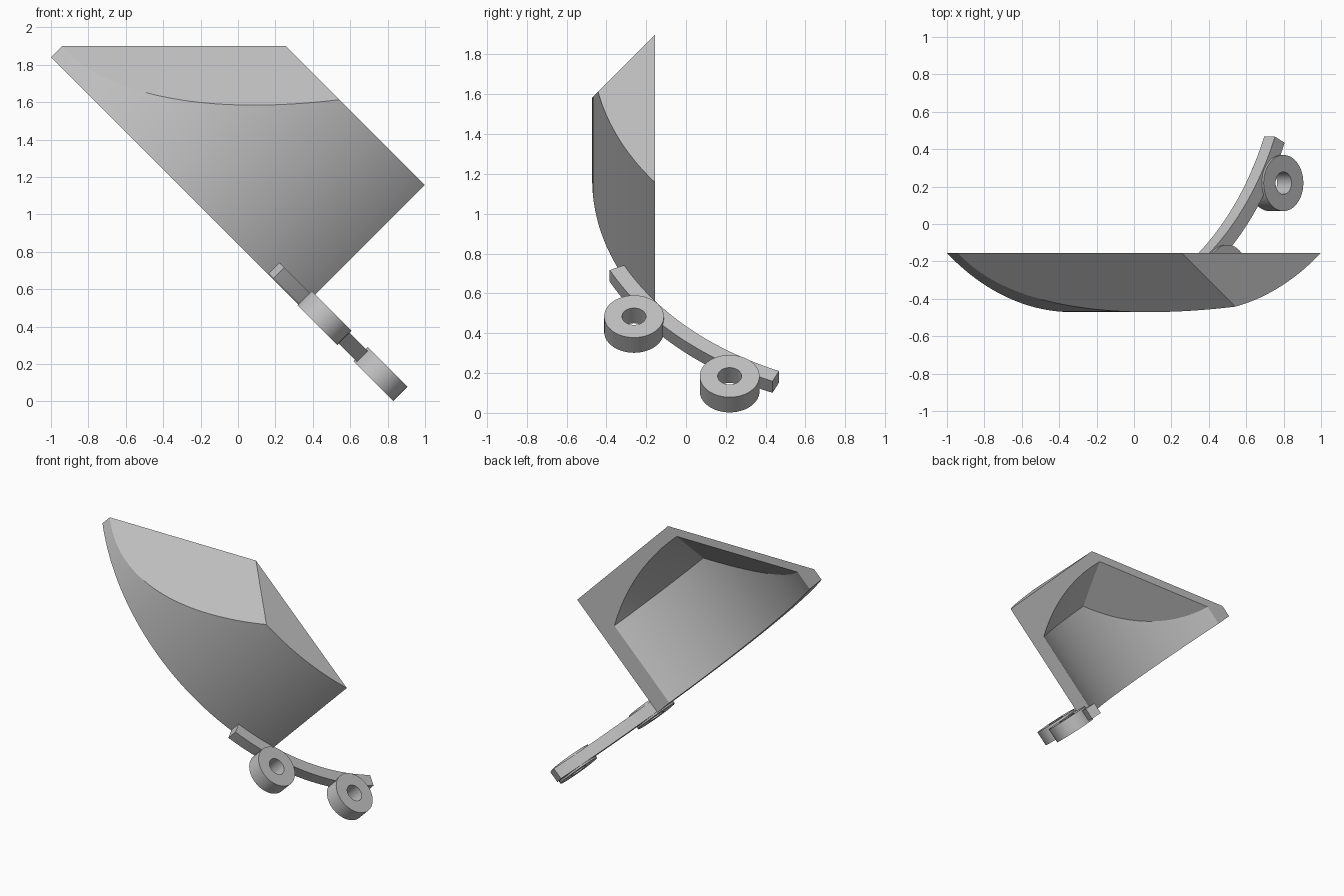
import bpy
import bmesh
import math
from mathutils import Matrix, Vector

default = bpy.data.objects.get("Cube")
if default:
    bpy.data.objects.remove(default, do_unlink=True)

# One plain grey for everything
grey = bpy.data.materials.new("plain_grey")
GREY = (0.53, 0.53, 0.53, 1)
grey.diffuse_color = GREY
grey.use_nodes = True
grey.node_tree.nodes["Principled BSDF"].inputs["Base Color"].default_value = GREY

# Shared layout: all parts are drawn flat, then tilted 45 degrees about y
TILT = Matrix.Rotation(math.radians(45), 4, 'Y')
CENTRE = Vector((-1.06, 1.11))    # common centre of blade and rail arcs
OUTER, INNER = 1.581, 1.503       # blade radii
BACK = -0.155                     # flat rear plane
LOW, HIGH = 0.594, 1.524          # blade extent along its straight direction


def arc(radius, start, end, steps, centre=CENTRE):
    """Points on an arc, angles in degrees."""
    angles = [math.radians(start + (end - start) * i / steps) for i in range(steps + 1)]
    return [centre + radius * Vector((math.cos(a), math.sin(a))) for a in angles]


def blade_arc(radius, steps=64):
    """Arc from one side of the rear plane to the other."""
    half = math.degrees(math.acos((CENTRE.y - BACK) / radius))
    return arc(radius, -90 - half, -90 + half, steps)


def finish(name, bm, cut=None):
    """Tilt the mesh, optionally slice it by a plane, and make an object."""
    bm.transform(TILT)
    if cut is not None:
        geom = bm.verts[:] + bm.edges[:] + bm.faces[:]
        res = bmesh.ops.bisect_plane(bm, geom=geom, plane_co=(0, 0, cut),
                                     plane_no=(0, -1, 1), clear_outer=True)
        rim = [e for e in res["geom_cut"] if isinstance(e, bmesh.types.BMEdge)]
        bmesh.ops.edgeloop_fill(bm, edges=rim)
    bmesh.ops.recalc_face_normals(bm, faces=bm.faces[:])
    mesh = bpy.data.meshes.new(name)
    bm.to_mesh(mesh)
    bm.free()
    mesh.materials.append(grey)
    obj = bpy.data.objects.new(name, mesh)
    bpy.context.collection.objects.link(obj)
    return obj


def smooth(obj):
    bpy.ops.object.select_all(action='DESELECT')
    obj.select_set(True)
    bpy.context.view_layer.objects.active = obj
    bpy.ops.object.shade_smooth_by_angle(angle=math.radians(25))


def loft(sections, closed=False):
    """Skin a row of matching cross-sections; cap the ends if open."""
    bm = bmesh.new()
    rows = [[bm.verts.new(p) for p in s] for s in sections]
    pairs = list(zip(rows, rows[1:]))
    if closed:
        pairs.append((rows[-1], rows[0]))
    for a, b in pairs:
        for i in range(len(a)):
            j = (i + 1) % len(a)
            bm.faces.new((a[i], a[j], b[j], b[i]))
    if not closed:
        bm.faces.new(rows[0])
        bm.faces.new(rows[-1])
    return bm


def band(inside, outside, low, high):
    """Rectangular sections between two matching outlines."""
    return [[(p.x, p.y, low), (q.x, q.y, low), (q.x, q.y, high), (p.x, p.y, high)]
            for p, q in zip(inside, outside)]


# Blade: solid arc segment with a slanted top
bm = bmesh.new()
base = bm.faces.new([bm.verts.new((p.x, p.y, LOW)) for p in blade_arc(OUTER)])
grown = bmesh.ops.extrude_face_region(bm, geom=[base])["geom"]
bmesh.ops.translate(bm, vec=(0, 0, HIGH - LOW),
                    verts=[g for g in grown if isinstance(g, bmesh.types.BMVert)])
blade = finish("curved_blade", bm, cut=2.055)

# Hollow behind the blade: curved floor, sloping end wall, open lower side
floor_end, slope, over = 1.23, 0.867, BACK + 0.1
sections = [[(p.x, p.y, 0.5), (p.x, p.y, floor_end),
             (p.x, over, floor_end + slope * (over - p.y)), (p.x, over, 0.5)]
            for p in blade_arc(INNER)]
cavity = finish("blade_hollow_cutter", loft(sections), cut=1.998)
cavity.hide_render = True

hollow = blade.modifiers.new("hollow", 'BOOLEAN')
hollow.operation = 'DIFFERENCE'
hollow.solver = 'EXACT'
hollow.object = cavity
bpy.context.view_layer.objects.active = blade
bpy.ops.object.modifier_apply(modifier=hollow.name)
bpy.data.objects.remove(cavity, do_unlink=True)
smooth(blade)

# Curved rail hugging the outside of the blade's lower corner
rail = finish("curved_rail", loft(band(arc(OUTER, -64, -24, 40),
                                       arc(OUTER + 0.08, -64, -24, 40), 0.6, 0.682)))
smooth(rail)

# Two rings fixed to the outer side of the rail
for name, angle in (("upper_ring", -52), ("lower_ring", -30.8)):
    middle = arc(1.74, angle, angle, 1)[0]
    hole = arc(0.06, 0, 360, 48, middle)[:-1]
    edge = arc(0.15, 0, 360, 48, middle)[:-1]
    smooth(finish(name, loft(band(hole, edge, 0.588, 0.696), closed=True)))
